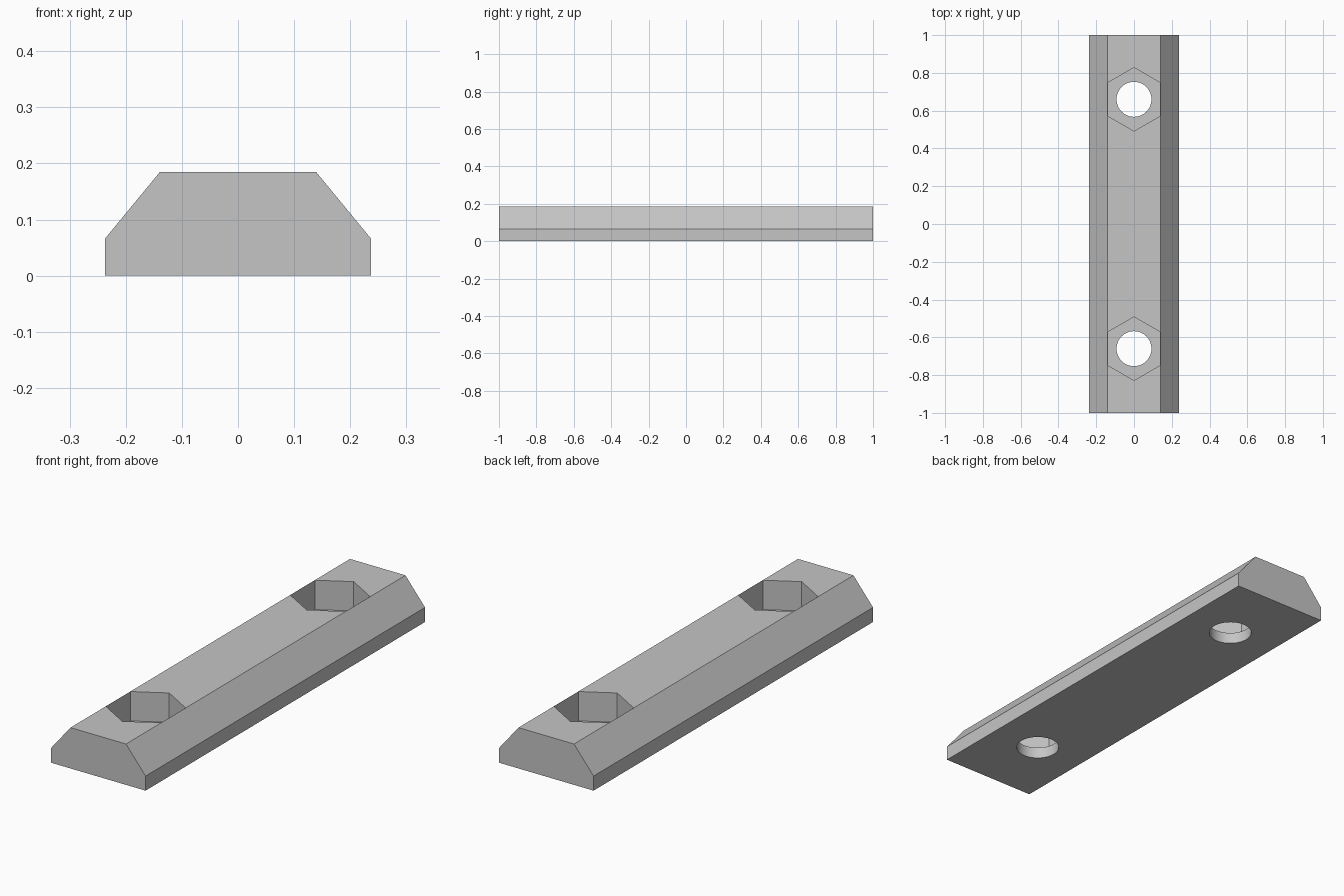
import bpy
import bmesh
from math import cos, sin, pi

HEIGHT, FLOOR = 0.185, 0.052
HOLE_Y = 0.66

if "Cube" in bpy.data.objects:
    bpy.data.objects.remove(bpy.data.objects["Cube"], do_unlink=True)

grey = bpy.data.materials.new("light grey")
grey.use_nodes = True
grey.diffuse_color = (0.56, 0.56, 0.56, 1)
grey.node_tree.nodes["Principled BSDF"].inputs["Base Color"].default_value = grey.diffuse_color


def prism(name, outline, offset):
    """Extrude a closed outline of 3D points along an offset."""
    bm = bmesh.new()
    face = bm.faces.new([bm.verts.new(p) for p in outline])
    top = bmesh.ops.extrude_face_region(bm, geom=[face])["geom"]
    moved = [v for v in top if isinstance(v, bmesh.types.BMVert)]
    bmesh.ops.translate(bm, verts=moved, vec=offset)
    bmesh.ops.recalc_face_normals(bm, faces=bm.faces)
    mesh = bpy.data.meshes.new(name)
    bm.to_mesh(mesh)
    bm.free()
    mesh.materials.append(grey)
    obj = bpy.data.objects.new(name, mesh)
    bpy.context.collection.objects.link(obj)
    return obj


def cut(target, cutter):
    cutter.hide_render = True
    cutter.hide_set(True)
    mod = target.modifiers.new(cutter.name, "BOOLEAN")
    mod.operation, mod.solver, mod.object = "DIFFERENCE", "EXACT", cutter


# Chamfered bar
half = [(0.237, 0), (0.237, 0.066), (0.139, HEIGHT)]
profile = half + [(-x, z) for x, z in reversed(half)]
bar = prism("chamfered_bar", [(x, -1, z) for x, z in profile], (0, 2, 0))

# Hexagonal nut pockets and round bolt holes
side_x, side_y, point_y = 0.1385, 0.088, 0.168
hexagon = [(0, point_y), (-side_x, side_y), (-side_x, -side_y),
           (0, -point_y), (side_x, -side_y), (side_x, side_y)]
circle = [(0.0925 * cos(2 * pi * i / 48), 0.0925 * sin(2 * pi * i / 48)) for i in range(48)]
for label, y in (("front", -HOLE_Y), ("back", HOLE_Y)):
    cut(bar, prism(label + "_nut_cutter", [(px, py + y, FLOOR) for px, py in hexagon], (0, 0, 0.3)))
    cut(bar, prism(label + "_bolt_cutter", [(px, py + y, -0.1) for px, py in circle], (0, 0, 0.25)))

# Bake the cuts, then remove the cutters
bpy.context.view_layer.update()
graph = bpy.context.evaluated_depsgraph_get()
result = bpy.data.meshes.new_from_object(bar.evaluated_get(graph))
bar.modifiers.clear()
bar.data = result
for obj in [o for o in bpy.data.objects if o.name.endswith("_cutter")]:
    bpy.data.objects.remove(obj, do_unlink=True)

# Smooth bolt holes, crisp edges elsewhere
bpy.ops.object.select_all(action="DESELECT")
bar.select_set(True)
bpy.context.view_layer.objects.active = bar
bpy.ops.object.shade_smooth_by_angle(angle=pi / 6)
